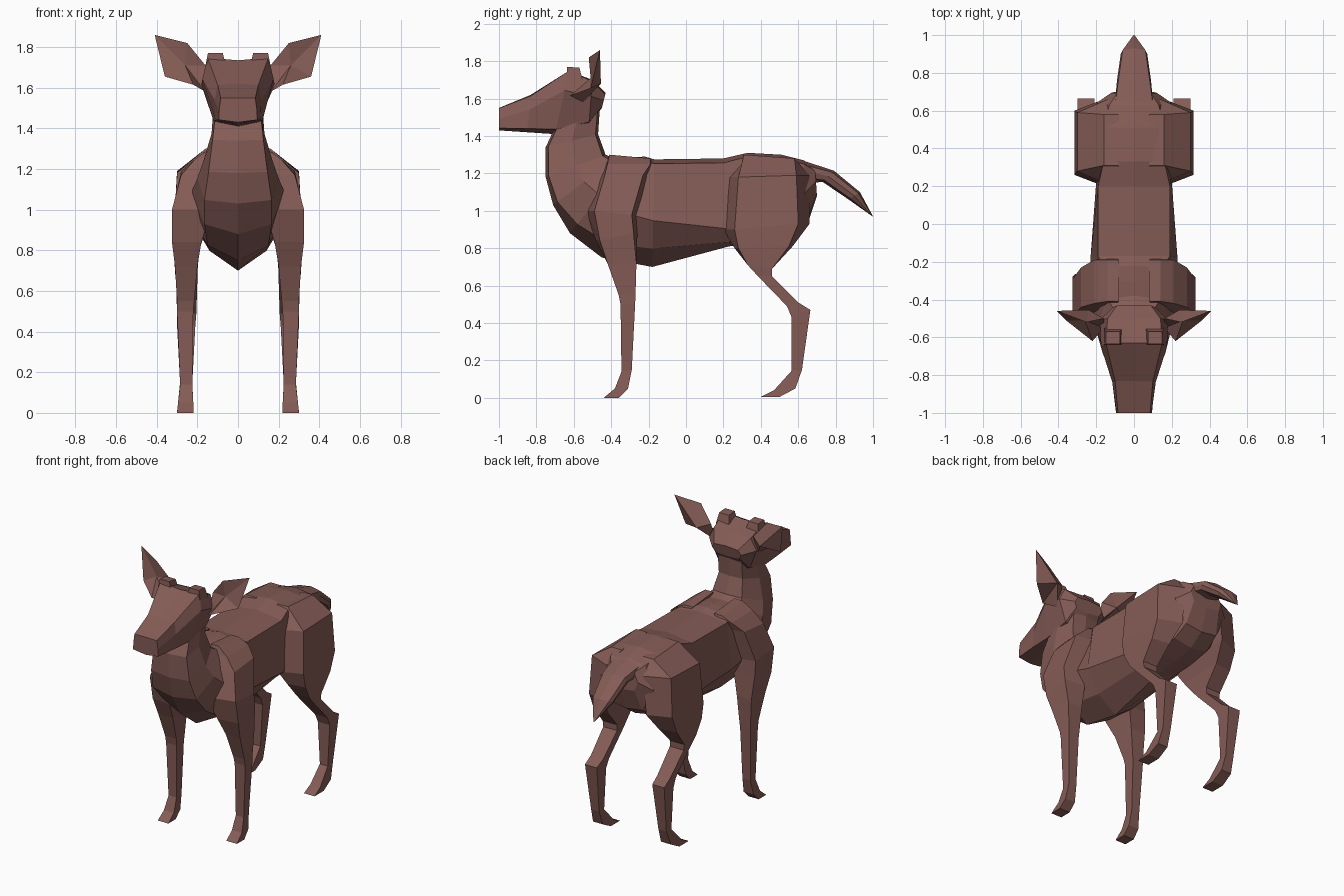
import bpy, bmesh

coat = bpy.data.materials.new("brown_coat")
coat.diffuse_color = (0.235, 0.107, 0.093, 1)


def make(name, verts, faces):
    bm = bmesh.new()
    vs = [bm.verts.new(v) for v in verts]
    for f in faces:
        bm.faces.new([vs[i] for i in f])
    bmesh.ops.recalc_face_normals(bm, faces=bm.faces)
    me = bpy.data.meshes.new(name)
    bm.to_mesh(me)
    bm.free()
    me.materials.append(coat)
    ob = bpy.data.objects.new(name, me)
    bpy.context.collection.objects.link(ob)
    return ob


def loft(name, rings):
    """Skin a list of equal-sized rings and cap both ends."""
    n = len(rings[0])
    verts = [p for r in rings for p in r]
    faces = [(k * n + i, k * n + (i + 1) % n, (k + 1) * n + (i + 1) % n, (k + 1) * n + i)
             for k in range(len(rings) - 1) for i in range(n)]
    faces += [tuple(range(n)), tuple(range(len(verts) - n, len(verts)))]
    return make(name, verts, faces)


def section(top, bottom, sides):
    """Symmetric ring: top and bottom centre points, sides = (fraction down, half width)."""
    def at(f, x):
        return (x, top[0] + (bottom[0] - top[0]) * f, top[1] + (bottom[1] - top[1]) * f)
    return ([at(0, 0)] + [at(f, x) for f, x in sides] + [at(1, 0)]
            + [at(f, -x) for f, x in reversed(sides)])


def pair(name, rings):
    """Left and right copies of a loft."""
    for side, s in (("right", 1), ("left", -1)):
        loft(f"{side}_{name}", [[(s * x, y, z) for x, y, z in r] for r in rings])


def limb(rows):
    """Rows: front y, front z, back y, back z, inner x, outer x, outer-edge inset."""
    return [[(xi, yf, zf), (xo, yf + d, zf), (xo, yb - d, zb), (xi, yb, zb)]
            for yf, zf, yb, zb, xi, xo, d in rows]


# Neck, chest, barrel and rump in one skin
loft("body", [
    section((-.46, 1.56), (-.69, 1.47), [(.05, .09), (.5, .12), (.93, .11)]),
    section((-.47, 1.41), (-.75, 1.34), [(.05, .09), (.5, .13), (.95, .125)]),
    section((-.43, 1.30), (-.75, 1.18), [(.05, .11), (.5, .17), (.95, .145)]),
    section((-.38, 1.28), (-.71, 1.03), [(.05, .14), (.5, .20), (.93, .165)]),
    section((-.30, 1.285), (-.62, .88), [(.03, .15), (.5, .23), (.88, .165)]),
    section((-.22, 1.29), (-.45, .75), [(.04, .15), (.55, .24), (.86, .15)]),
    section((-.17, 1.275), (-.18, .70), [(.04, .19), (.57, .23), (.83, .14)]),
    section((.20, 1.28), (.23, .81), [(.05, .19), (.8, .20), (.95, .12)]),
    section((.33, 1.31), (.40, .83), [(.04, .16), (.7, .22), (.95, .13)]),
    section((.51, 1.30), (.55, .86), [(.04, .16), (.6, .24), (.95, .13)]),
    section((.63, 1.27), (.65, .93), [(.06, .13), (.5, .20), (.95, .12)]),
    section((.69, 1.23), (.70, 1.08), [(.1, .09), (.5, .12), (.9, .10)]),
])

# Head from muzzle to nape
loft("head", [
    section((-1.0, 1.55), (-1.0, 1.43), [(.01, .085), (.5, .093), (.9, .095)]),
    section((-.83, 1.62), (-.85, 1.42), [(.03, .10), (.4, .115), (.9, .11)]),
    section((-.63, 1.735), (-.70, 1.41), [(-.04, .15), (.28, .175), (.92, .12)]),
    section((-.50, 1.70), (-.52, 1.45), [(.03, .14), (.35, .18), (.9, .12)]),
    section((-.43, 1.63), (-.45, 1.55), [(.1, .09), (.5, .11), (.9, .09)]),
])

# Tail
loft("tail", [
    section((.62, 1.27), (.68, 1.15), [(.2, .10), (.5, .10), (.8, .09)]),
    section((.79, 1.215), (.73, 1.155), [(.15, .08), (.5, .09), (.85, .08)]),
    section((.93, 1.10), (.87, 1.06), [(.15, .06), (.5, .07), (.85, .06)]),
    section((1.0, .97), (.99, .975), [(.2, .004), (.5, .006), (.8, .004)]),
])

# Front legs with shoulders
pair("front_leg", limb([
    (-.41, 1.30, -.19, 1.28, .08, .14, 0),
    (-.43, 1.25, -.18, 1.25, .10, .21, .01),
    (-.47, 1.17, -.20, 1.19, .12, .28, .03),
    (-.54, 1.00, -.24, .98, .13, .325, .05),
    (-.48, .84, -.26, .88, .18, .325, .02),
    (-.42, .72, -.265, .72, .20, .31, 0),
    (-.36, .55, -.27, .55, .215, .30, 0),
    (-.35, .50, -.272, .50, .22, .30, 0),
    (-.345, .14, -.29, .15, .225, .285, 0),
    (-.38, .05, -.31, .05, .22, .295, 0),
    (-.44, 0, -.36, 0, .22, .30, 0),
]))

# Hind legs with thighs
pair("hind_leg", limb([
    (.31, 1.30, .58, 1.28, .08, .16, 0),
    (.21, 1.18, .66, 1.19, .14, .30, .07),
    (.20, .90, .66, .93, .16, .315, .06),
    (.26, .80, .57, .81, .19, .315, .02),
    (.33, .71, .46, .69, .20, .31, 0),
    (.385, .65, .46, .65, .20, .305, 0),
    (.54, .49, .60, .51, .205, .30, 0),
    (.565, .43, .665, .47, .21, .30, 0),
    (.565, .145, .62, .15, .225, .285, 0),
    (.47, .04, .585, .05, .22, .295, 0),
    (.40, .005, .50, .005, .22, .30, 0),
]))

# Ears: cupped front, ridged back
outline = [(.16, -.55, 1.58), (.16, -.50, 1.71), (.25, -.52, 1.82),
           (.41, -.46, 1.86), (.36, -.51, 1.655), (.22, -.62, 1.615)]
for side, s in (("right", 1), ("left", -1)):
    pts = outline + [(.26, -.51, 1.71), (.24, -.455, 1.68)]
    tris = [(i, (i + 1) % 6, c) for i in range(6) for c in (6, 7)]
    make(f"{side}_ear", [(s * x, y, z) for x, y, z in pts], tris)

# Antler buds
pair("antler_bud", [
    [(.06, -.64, 1.71), (.16, -.64, 1.71), (.16, -.55, 1.69), (.06, -.55, 1.69)],
    [(.075, -.635, 1.77), (.148, -.635, 1.77), (.148, -.57, 1.765), (.075, -.57, 1.765)],
])
